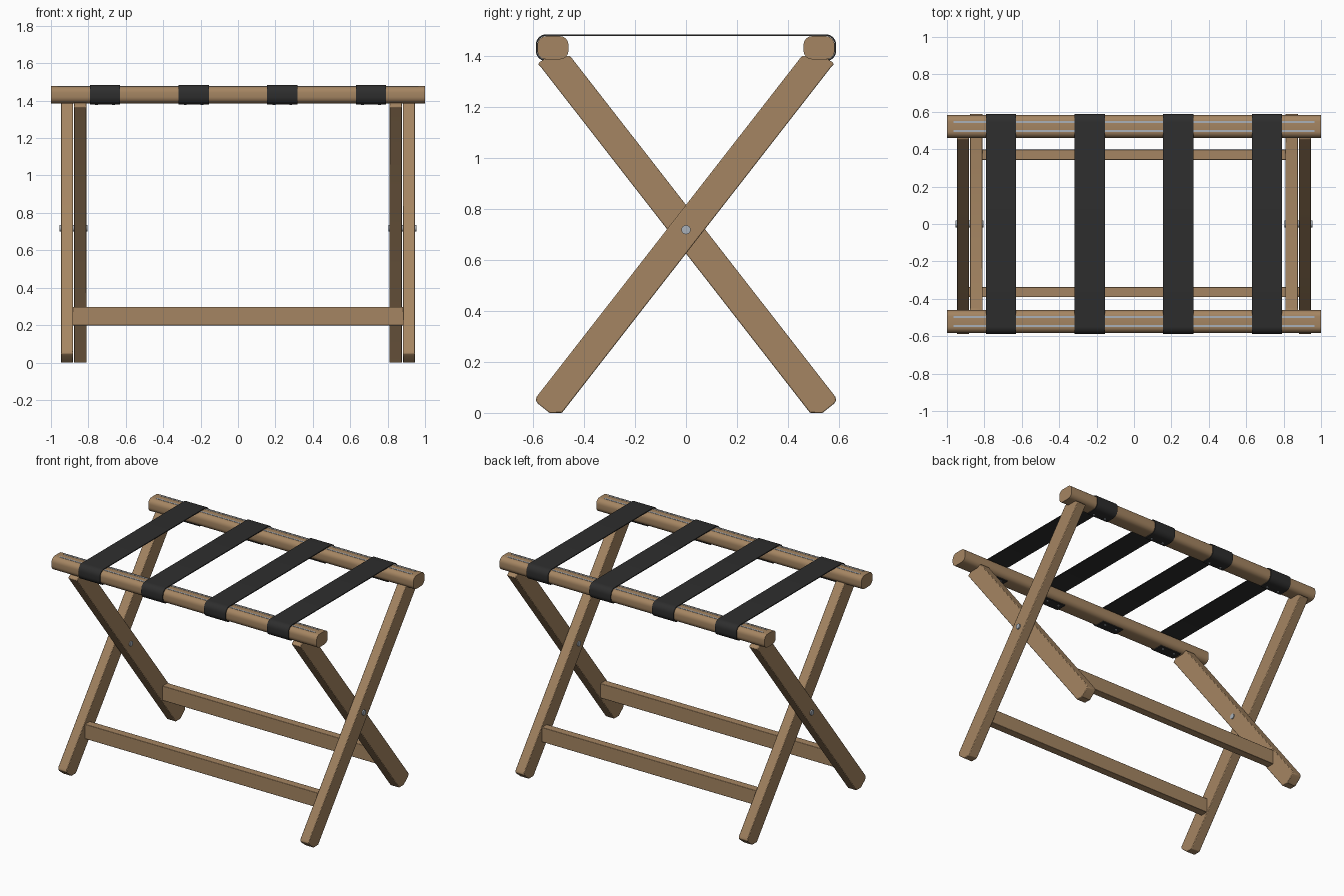
import bpy, bmesh, math

if "Cube" in bpy.data.objects:
    bpy.data.objects.remove(bpy.data.objects["Cube"])


def material(name, rgb):
    m = bpy.data.materials.new(name)
    m.diffuse_color = (*rgb, 1)
    m.use_nodes = True
    m.node_tree.nodes["Principled BSDF"].inputs["Base Color"].default_value = m.diffuse_color
    return m


WOOD = material("oak wood", (0.375, 0.235, 0.122))
BLACK = material("black webbing", (0.027, 0.027, 0.027))
STEEL = material("steel", (0.40, 0.44, 0.49))


def finish(bm, name, mat, bevel=0.0, smooth=True):
    bmesh.ops.recalc_face_normals(bm, faces=bm.faces)
    me = bpy.data.meshes.new(name)
    bm.to_mesh(me)
    bm.free()
    me.materials.append(mat)
    ob = bpy.data.objects.new(name, me)
    bpy.context.collection.objects.link(ob)
    if bevel:
        b = ob.modifiers.new("bevel", 'BEVEL')
        b.width, b.segments, b.limit_method = bevel, 2, 'ANGLE'
        b.angle_limit = math.radians(50)
    if smooth:
        bpy.ops.object.select_all(action='DESELECT')
        ob.select_set(True)
        bpy.context.view_layer.objects.active = ob
        bpy.ops.object.shade_smooth_by_angle(angle=math.radians(35))
    return ob


def extrude_x(name, profile, x0, x1, mat, bevel=0.0):
    """Extrude a convex (y, z) profile from x0 to x1."""
    bm = bmesh.new()
    a = [bm.verts.new((x0, y, z)) for y, z in profile]
    b = [bm.verts.new((x1, y, z)) for y, z in profile]
    bm.faces.new(a)
    bm.faces.new(b)
    n = len(a)
    for i in range(n):
        bm.faces.new((a[i], a[(i + 1) % n], b[(i + 1) % n], b[i]))
    return finish(bm, name, mat, bevel)


def arc(cy, cz, r, a0, a1, n=6):
    return [(cy + r * math.cos(math.radians(a0 + (a1 - a0) * i / n)),
             cz + r * math.sin(math.radians(a0 + (a1 - a0) * i / n))) for i in range(n + 1)]


def rod_x(name, x0, x1, y, z, r, mat, n=20):
    extrude_x(name, arc(y, z, r, 0, 360 - 360 / n, n - 1), x0, x1, mat)


# Top rails with rounded section
Y0, Y1, Z0, Z1, R = 0.461, 0.582, 1.386, 1.477, 0.034
rail = (arc(Y1 - R, Z1 - R, R, 0, 90) + arc(Y0 + R, Z1 - R, R, 90, 180)
        + arc(Y0 + R, Z0 + R, R, 180, 270) + arc(Y1 - R, Z0 + R, R, 270, 360))
for s, side in ((-1, "front"), (1, "back")):
    extrude_x(side + "_top_rail", [(s * y, z) for y, z in rail], -1, 1, WOOD)
    # thin metal strips along the top of the rail
    for k, y in enumerate((0.498, 0.545)):
        extrude_x(f"{side}_rail_strip_{k}",
                  [(s * (y + dy), z) for dy, z in ((-.005, 1.474), (.005, 1.474),
                                                   (.005, 1.4785), (-.005, 1.4785))],
                  -0.965, 0.965, STEEL)

# Crossing legs: the outer pair rises to the back, the inner pair to the front
SL = 1.285
leg = [(-0.625 / SL, 0), (-0.535, 0), (-0.580, 0.036), (-0.589, 0.048), (-0.585, 0.064),
       (0.455, 1.4), (0.535, 1.4), (0.574, 1.375), (0.580, 1.367), (0.570, 1.357)]
for s, side in ((-1, "left"), (1, "right")):
    extrude_x(side + "_outer_leg", leg, s * 0.881, s * 0.947, WOOD, 0.004)
    extrude_x(side + "_inner_leg", [(-y, z) for y, z in leg], s * 0.809, s * 0.877, WOOD, 0.004)
    rod_x(side + "_pivot_bolt", s * 0.804, s * 0.955, 0, 0.718, 0.018, STEEL)

# Lower stretchers
for name, ya, yb, hx in (("front_stretcher", -0.391, -0.337, 0.886),
                         ("back_stretcher", 0.343, 0.397, 0.822)):
    extrude_x(name, [(ya, 0.198), (yb, 0.198), (yb, 0.298), (ya, 0.298)], -hx, hx, WOOD, 0.003)


# Webbing straps wrapped over and under the rails
def wrap(r):
    half = ([(0.487, Z0 + R - r)] + arc(Y1 - R, Z0 + R, r, -90, 0)
            + arc(Y1 - R, Z1 - R, r, 0, 90))
    return half + [(-y, z) for y, z in reversed(half)]


def strap(name, cx, w):
    bm = bmesh.new()
    rings = []
    for (yi, zi), (yo, zo) in zip(wrap(R + 0.001), wrap(R + 0.007)):
        rings.append([bm.verts.new(p) for p in ((cx - w, yi, zi), (cx + w, yi, zi),
                                                (cx + w, yo, zo), (cx - w, yo, zo))])
    for a, b in zip(rings, rings[1:]):
        for i in range(4):
            j = (i + 1) % 4
            bm.faces.new((a[i], a[j], b[j], b[i]))
    bm.faces.new(rings[0])
    bm.faces.new(rings[-1])
    finish(bm, name, BLACK)


for k, cx in enumerate((-0.711, -0.237, 0.237, 0.711)):
    strap(f"strap_{k}", cx, 0.081)
    # tacks fixing the strap under each rail
    for y in (-0.51, 0.51):
        for dx in (-0.045, 0.045):
            bm = bmesh.new()
            bmesh.ops.create_cone(bm, cap_ends=True, segments=12, radius1=0.007,
                                  radius2=0.008, depth=0.006)
            bmesh.ops.translate(bm, verts=bm.verts, vec=(cx + dx, y, 1.379))
            finish(bm, "strap_tack", STEEL)
